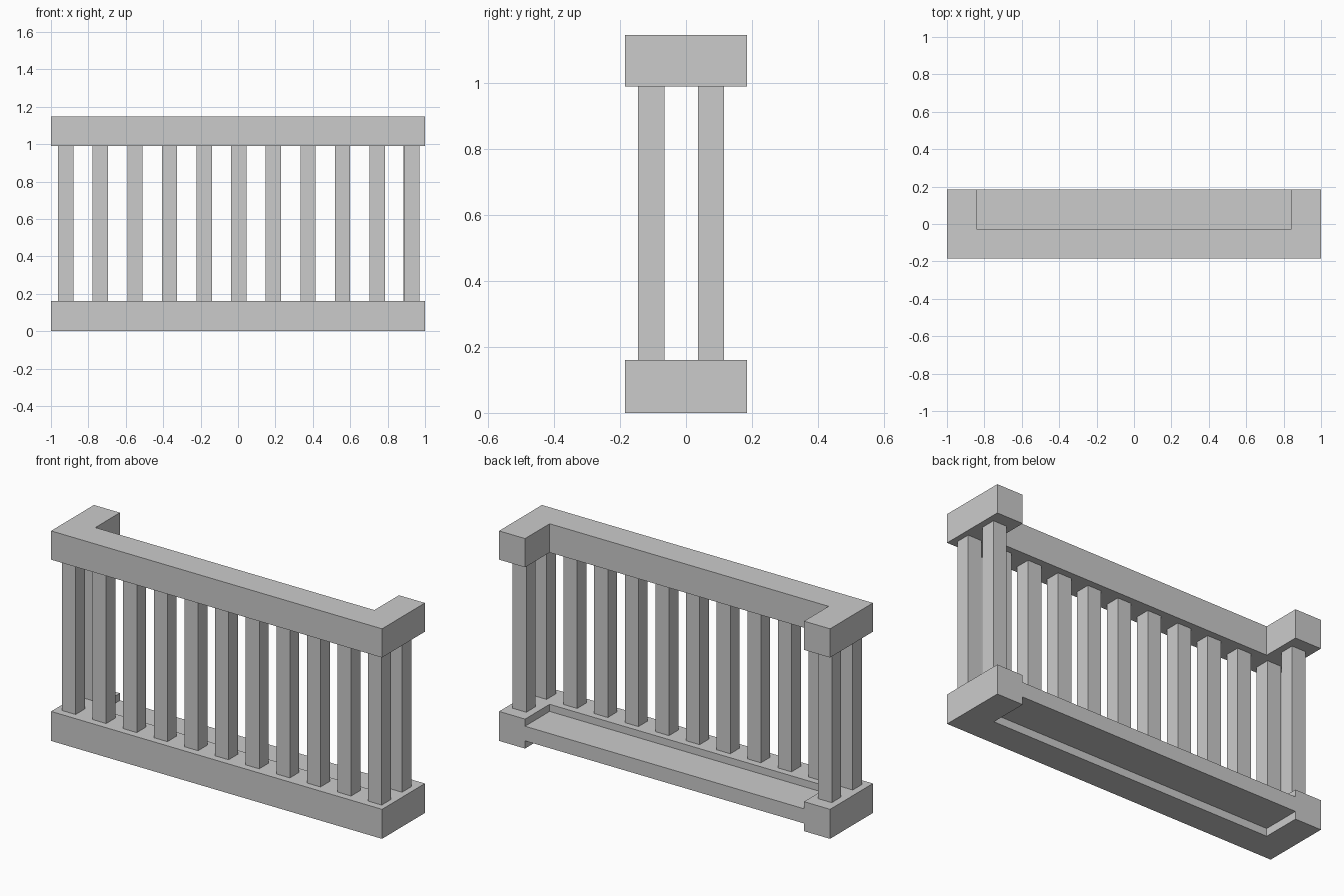
import bpy, bmesh

if "Cube" in bpy.data.objects:
    bpy.data.objects.remove(bpy.data.objects["Cube"])

W, D = 1.0, 0.185          # half width, half depth
IX, IY = 0.843, -0.027     # inner edge of the U shape


def prism(name, outline, z0, z1):
    """Extrude a flat outline from z0 up to z1."""
    bm = bmesh.new()
    face = bm.faces.new([bm.verts.new((x, y, z0)) for x, y in outline])
    top = bmesh.ops.extrude_face_region(bm, geom=[face])["geom"]
    verts = [g for g in top if isinstance(g, bmesh.types.BMVert)]
    bmesh.ops.translate(bm, vec=(0, 0, z1 - z0), verts=verts)
    bmesh.ops.recalc_face_normals(bm, faces=bm.faces)
    mesh = bpy.data.meshes.new(name)
    bm.to_mesh(mesh)
    bm.free()
    obj = bpy.data.objects.new(name, mesh)
    bpy.context.collection.objects.link(obj)
    return obj


def box(name, x0, x1, y0, y1, z0, z1):
    return prism(name, [(x0, y0), (x1, y0), (x1, y1), (x0, y1)], z0, z1)


def post(name, x, y):
    return box(name, x - 0.041, x + 0.041, y - 0.04, y + 0.04, 0.16, 0.99)


# U-shaped base and handrail
u_shape = [(-W, -D), (W, -D), (W, D), (IX, D), (IX, IY), (-IX, IY), (-IX, D), (-W, D)]
prism("base_rail", u_shape, 0.0, 0.161)
prism("hand_rail", u_shape, 0.99, 1.147)

# Floor slab set inside the base
box("balcony_floor", -IX, IX, IY, D, 0.042, 0.122)

# Row of front balusters
for i in range(11):
    post(f"front_baluster_{i + 1}", -0.921 + 0.185 * i, -0.105)

# One baluster on each side return
post("left_baluster", -0.921, 0.076)
post("right_baluster", 0.925, 0.076)
